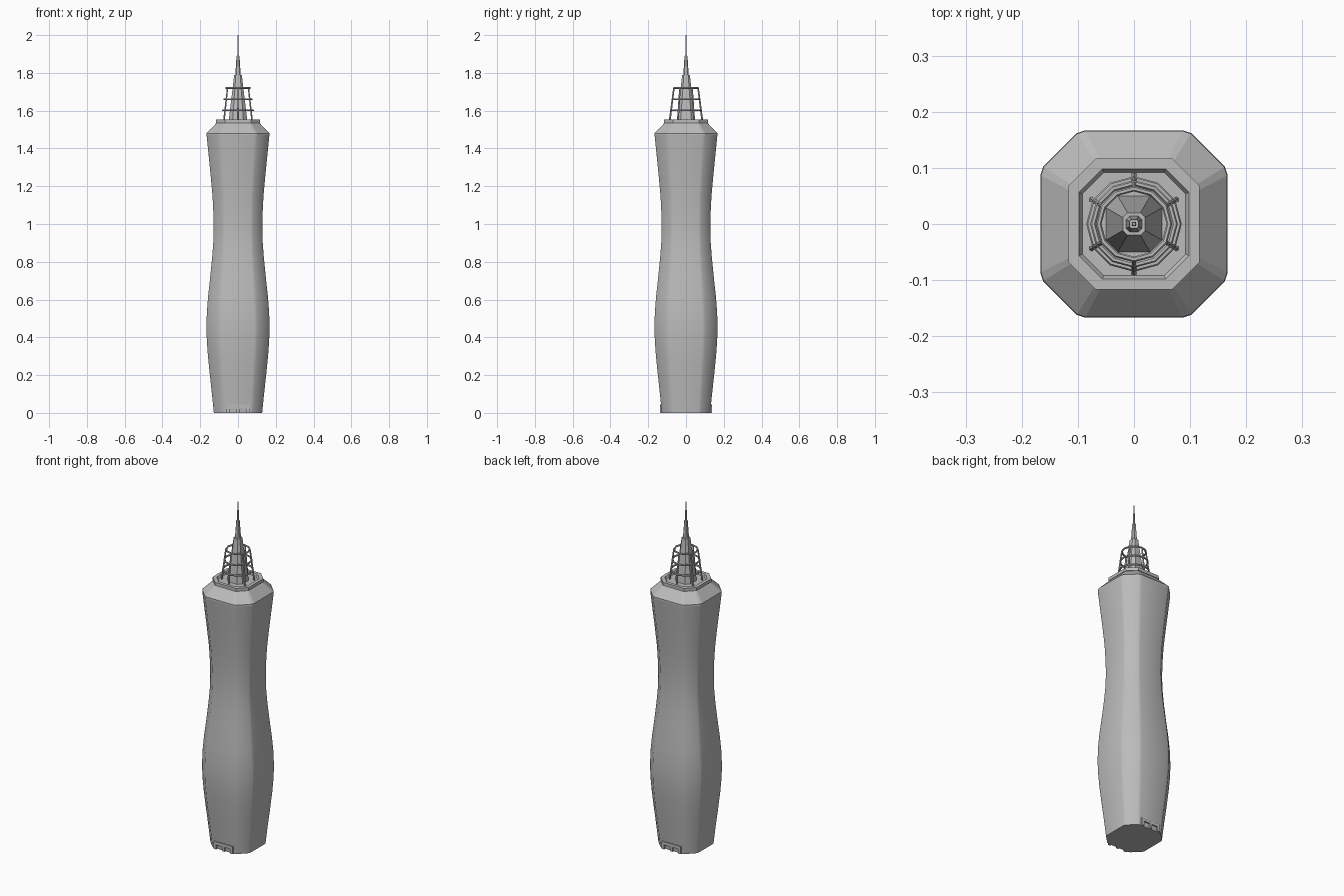
import bpy, bmesh, math
from mathutils import Vector

if "Cube" in bpy.data.objects:
    bpy.data.objects.remove(bpy.data.objects["Cube"])

grey = bpy.data.materials.new("plain grey")
grey.use_nodes = True
colour = (0.5, 0.5, 0.5, 1)
grey.diffuse_color = colour
grey.node_tree.nodes["Principled BSDF"].inputs["Base Color"].default_value = colour


def finish(name, bm, smooth=False):
    bmesh.ops.recalc_face_normals(bm, faces=bm.faces)
    mesh = bpy.data.meshes.new(name)
    bm.to_mesh(mesh)
    bm.free()
    obj = bpy.data.objects.new(name, mesh)
    bpy.context.collection.objects.link(obj)
    mesh.materials.append(grey)
    if smooth:
        bpy.ops.object.select_all(action="DESELECT")
        obj.select_set(True)
        bpy.context.view_layer.objects.active = obj
        bpy.ops.object.shade_smooth_by_angle(angle=math.radians(28))
    return obj


def loft(name, quarter, profile, smooth=False):
    """Stack a four-way symmetric section through (height, half width) levels."""
    bm = bmesh.new()
    section = []
    for turn in range(4):
        for x, y in quarter:
            for _ in range(turn):
                x, y = -y, x
            section.append((x, y))
    rings = [[bm.verts.new((x * w, y * w, z)) for x, y in section] for z, w in profile]
    n = len(section)
    for low, high in zip(rings, rings[1:]):
        for i in range(n):
            j = (i + 1) % n
            bm.faces.new((low[i], low[j], high[j], high[i]))
    bm.faces.new(rings[0][::-1])
    bm.faces.new(rings[-1])
    return finish(name, bm, smooth)


def box(bm, x0, x1, y0, y1, z0, z1):
    made = bmesh.ops.create_cube(bm, size=1)["verts"]
    for v in made:
        v.co = Vector(((x0 + x1) / 2 + v.co.x * (x1 - x0),
                       (y0 + y1) / 2 + v.co.y * (y1 - y0),
                       (z0 + z1) / 2 + v.co.z * (z1 - z0)))


rounded = [(1, 0.52), (0.97, 0.61), (0.61, 0.97), (0.52, 1)]
octagon = [(1, 0.58), (0.58, 1)]

# Curved shaft and sloping shoulder
loft("tower_shaft", rounded, [
    (0, 0.128), (0.1, 0.138), (0.2, 0.149), (0.3, 0.159), (0.38, 0.165),
    (0.45, 0.167), (0.53, 0.165), (0.62, 0.158), (0.72, 0.147), (0.82, 0.137),
    (0.9, 0.131), (0.97, 0.129), (1.05, 0.13), (1.15, 0.135), (1.25, 0.144),
    (1.36, 0.155), (1.47, 0.166)], True)
loft("roof_shoulder", rounded, [(1.47, 0.166), (1.48, 0.166), (1.537, 0.112)])

# Parapet with a shallow recessed deck
loft("roof_parapet", octagon, [
    (1.535, 0.117), (1.553, 0.117), (1.553, 0.098), (1.541, 0.092)])

# Stepped spire
loft("spire_base", octagon, [(1.54, 0.05), (1.79, 0.02)])
loft("spire_neck", octagon, [(1.79, 0.014), (1.89, 0.008)])
loft("spire_needle", octagon, [(1.89, 0.004), (2.0, 0.003)])


# Cage of hoops and leaning posts round the spire
def hoop(name, radius, z, tube=0.005, sides=12):
    bm = bmesh.new()
    rings = []
    for i in range(sides):
        a = math.tau * i / sides
        ring = []
        for k in range(6):
            b = math.tau * k / 6
            r = radius + tube * math.cos(b)
            ring.append(bm.verts.new((r * math.cos(a), r * math.sin(a), z + tube * math.sin(b))))
        rings.append(ring)
    for i in range(sides):
        p, q = rings[i], rings[(i + 1) % sides]
        for k in range(6):
            m = (k + 1) % 6
            bm.faces.new((p[k], q[k], q[m], p[m]))
    finish(name, bm, True)


for name, radius, z in (("lower_hoop", 0.08, 1.602), ("middle_hoop", 0.073, 1.66),
                        ("upper_hoop", 0.063, 1.72)):
    hoop(name, radius, z)

for i in range(6):
    a = math.radians(30 + 60 * i)
    out = Vector((math.cos(a), math.sin(a), 0))
    foot = out * 0.087 + Vector((0, 0, 1.54))
    head = out * 0.064 + Vector((0, 0, 1.72))
    bm = bmesh.new()
    bmesh.ops.create_cone(bm, cap_ends=True, segments=6, radius1=0.005,
                          radius2=0.004, depth=(head - foot).length)
    bm.transform((head - foot).to_track_quat("Z", "Y").to_matrix().to_4x4())
    bmesh.ops.translate(bm, verts=bm.verts, vec=(foot + head) / 2)
    finish(f"cage_post_{i + 1}", bm)

# Twin-door porches at front and back
for side, name in ((-1, "front_porch"), (1, "back_porch")):
    bm = bmesh.new()
    inner, outer = side * 0.12, side * 0.138
    y0, y1 = min(inner, outer), max(inner, outer)
    box(bm, -0.062, 0.062, y0, y1, 0.026, 0.044)
    for x0, x1 in ((-0.062, -0.045), (-0.008, 0.008), (0.045, 0.062)):
        box(bm, x0, x1, y0, y1, 0, 0.026)
    finish(name, bm)
